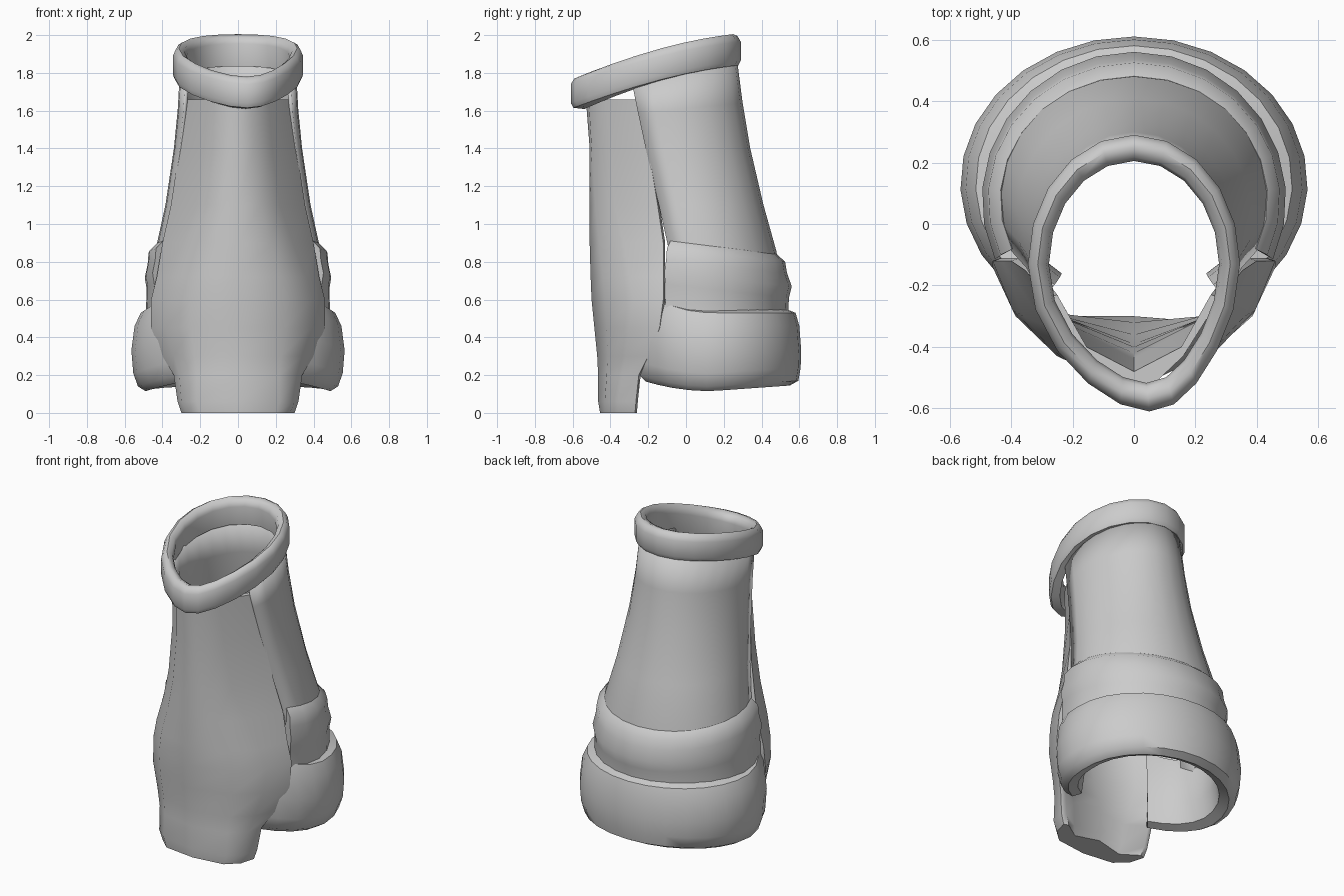
import bpy, bmesh
from math import sin, cos, radians, pi

if "Cube" in bpy.data.objects:
    bpy.data.objects.remove(bpy.data.objects["Cube"])


def loft(name, rings, loop=True, wrap=False, caps=False, thick=0, angle=45):
    """Skin a list of point rings; loop closes each ring, wrap joins last ring to first."""
    bm = bmesh.new()
    vs = [[bm.verts.new(p) for p in r] for r in rings]
    n = len(vs[0])
    pairs = list(zip(vs, vs[1:])) + ([(vs[-1], vs[0])] if wrap else [])
    for a, b in pairs:
        for i in range(n if loop else n - 1):
            j = (i + 1) % n
            bm.faces.new((a[i], a[j], b[j], b[i]))
    if caps:
        bm.faces.new(vs[0])
        bm.faces.new(vs[-1])
    bmesh.ops.recalc_face_normals(bm, faces=bm.faces)
    me = bpy.data.meshes.new(name)
    bm.to_mesh(me)
    bm.free()
    ob = bpy.data.objects.new(name, me)
    bpy.context.collection.objects.link(ob)
    if thick:
        m = ob.modifiers.new("thickness", 'SOLIDIFY')
        m.thickness = thick
        m.offset = 0
    bpy.ops.object.select_all(action='DESELECT')
    ob.select_set(True)
    bpy.context.view_layer.objects.active = ob
    bpy.ops.object.shade_smooth_by_angle(angle=radians(angle))
    return ob


def arc(start, n):
    """Angles running round the back, from the right front edge to the left one."""
    return [radians(start + (180 - 2 * start) * i / n) for i in range(n + 1)]


# Calf shell: open at the front, tapering towards the collar
shell = [  # z, half width, centre y, depth, tilt
    (0.35, .43, .12, .38, 0), (0.60, .44, .11, .38, 0), (0.85, .43, .08, .39, 0),
    (1.10, .375, .02, .38, 0), (1.40, .33, -.05, .38, 0),
    (1.60, .31, -.09, .38, .1), (1.78, .30, -.12, .38, .25)]
loft("calf_shell",
     [[(hx * cos(a), cy + d * sin(a), z + t * (cy + d * sin(a) + .1)) for a in arc(-25, 16)]
      for z, hx, cy, d, t in shell], loop=False, thick=.02)

# Ankle band: raised ridge above the heel cuff
band = [(.84, .435, .40), (.80, .475, .445), (.74, .48, .455), (.67, .495, .48),
        (.61, .485, .465), (.50, .49, .46), (.50, .42, .37), (.80, .41, .37)]
loft("ankle_band",
     [[(hx * cos(a), .08 + d * sin(a), z + .05 * (1 - sin(a)) * (z > .55))
       for z, hx, d in band] for a in arc(-24, 16)], caps=True)

# Heel cuff: bulging band with a thick rolled lower lip
cuff = [(.55, .45, .40, .17), (.53, .515, .45, .16), (.46, .548, .47, .14),
        (.33, .565, .48, .10), (.21, .555, .477, .08), (.14, .53, .465, .08),
        (.115, .49, .42, .08), (.14, .43, .37, .08), (.27, .41, .355, .10),
        (.45, .42, .37, .14)]


def cuff_point(a, z, hx, d, lift):
    y = .13 + d * sin(a)
    t = max(0, (.13 - y) / .43)
    return (hx * cos(a), y, z + lift * t * t + .03 * max(0, sin(a)) * (z < .3))


loft("heel_cuff", [[cuff_point(a, *p) for p in cuff] for a in arc(-55, 22)], caps=True)

# Shin plate: ridged front, flaring over the cuff, ending in a thick tongue
shin = [  # z, front centre y, three half-section points, inner centre y
    (0.02, -.455, (.20, -.43), (.275, -.36), (.30, -.27), -.31),
    (0.06, -.465, (.22, -.43), (.30, -.36), (.32, -.265), -.30),
    (0.20, -.465, (.22, -.42), (.31, -.34), (.34, -.25), -.30),
    (0.30, -.470, (.23, -.415), (.34, -.32), (.40, -.20), -.32),
    (0.45, -.485, (.25, -.42), (.385, -.30), (.46, -.14), -.36),
    (0.60, -.500, (.25, -.43), (.395, -.28), (.46, -.12), -.39),
    (0.72, -.505, (.23, -.44), (.36, -.30), (.43, -.12), -.40),
    (0.90, -.510, (.17, -.46), (.29, -.33), (.40, -.12), -.42),
    (1.10, -.510, (.12, -.48), (.22, -.38), (.355, -.15), -.44),
    (1.40, -.510, (.08, -.50), (.18, -.40), (.31, -.20), -.46),
    (1.66, -.530, (.07, -.515), (.16, -.43), (.28, -.24), -.48)]
rings = []
for z, yf, a, b, c, yi in shin:
    inner = [(c[0] - .03, c[1] + .01), (c[0] * .55, (yi + c[1]) / 2 - .04)]
    half = [a, b, c] + inner
    rings.append([(0, yf, z - .02 * (z < .03))] + [(x, y, z - .02 * (z < .03)) for x, y in half]
                 + [(0, yi, z)]
                 + [(-x, y, z - .02 * (z < .03)) for x, y in reversed(half)])
loft("shin_plate", rings, caps=True, angle=50)

# Top collar: slanted, egg-shaped ring with a soft point at the front
profile = [(.05, -.17), (.012, -.165), (0, -.14), (0, -.04), (.015, -.01),
           (.035, 0), (.065, -.015), (.075, -.05), (.06, -.17)]


def collar_point(a, off, dz):
    s, k = sin(a), 1 - off / .38
    f = max(0, -s)
    x = .345 * cos(a) * (1 - .2 * f * f) + .05 * f ** 3
    y = -.13 + (.42 if s > 0 else .48) * s
    top = 1.78 + .25 * (y + .61) + .03 * cos(a) ** 2
    return (x * k, -.14 + (y + .14) * k, top + dz)


loft("top_collar",
     [[collar_point(2 * pi * i / 20, *p) for p in profile] for i in range(20)],
     wrap=True, angle=50)
